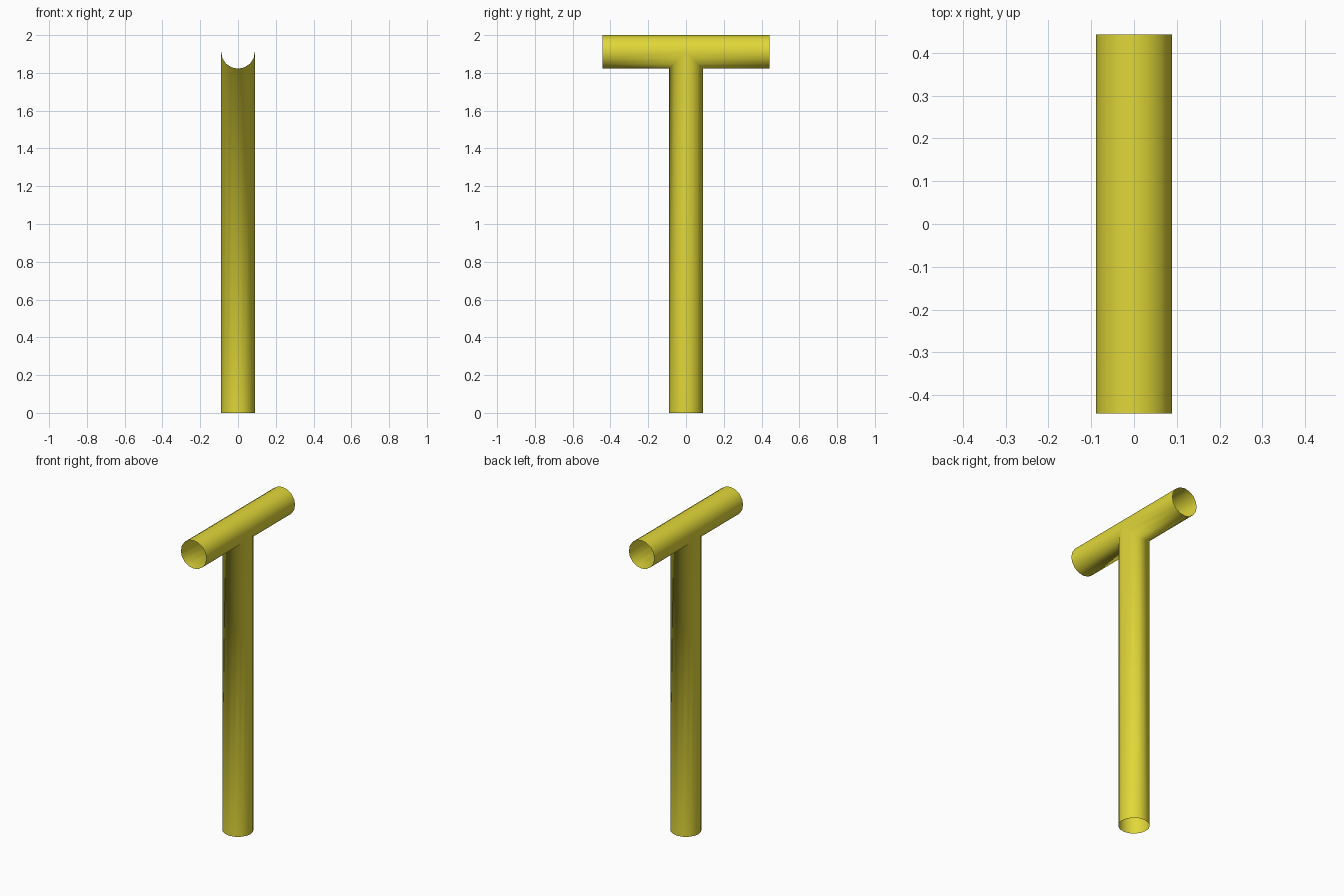
import bpy, bmesh, math

if "Cube" in bpy.data.objects:
    bpy.data.objects.remove(bpy.data.objects["Cube"])

R, ZC, HALF, N = 0.089, 1.911, 0.443, 16   # pipe radius, crossbar height, half length, sides

bm = bmesh.new()


def ring(fn, angles):
    return [bm.verts.new(fn(math.cos(a), math.sin(a))) for a in angles]


def bridge(a, b):
    n = len(a)
    for i in range(n):
        j = (i + 1) % n
        bm.faces.new((a[i], a[j], b[j], b[i]))


angles = [2 * math.pi * i / N for i in range(N)]
H = N // 2

# upright pipe with a saddle-cut top where it meets the crossbar
foot = ring(lambda c, s: (R * c, R * s, 0), angles)
saddle = ring(lambda c, s: (R * c, R * s, ZC - R * abs(s)), angles)
bridge(foot, saddle)

# crown: middle ring of the crossbar's upper half, sharing the saddle's side points
crown = ring(lambda c, s: (R * c, 0, ZC + R * s), angles[1:H])

# crossbar arms, open at both ends, welded to the saddle
for side in (1, -1):
    lower = [saddle[(side * i) % N] for i in range(H + 1)]
    inner = lower + crown[::-1]
    outer = ring(lambda c, s: (R * c, side * HALF, ZC - R * s), angles)
    bridge(inner, outer)

bmesh.ops.recalc_face_normals(bm, faces=bm.faces)
# keep the normals pointing outwards
bm.faces.ensure_lookup_table()
f = bm.faces[0]
m = f.calc_center_median()
if f.normal.x * m.x + f.normal.y * m.y < 0:
    bmesh.ops.reverse_faces(bm, faces=bm.faces)
for f in bm.faces:
    f.smooth = True

mesh = bpy.data.meshes.new("tee_pipe")
bm.to_mesh(mesh)
bm.free()
mat = bpy.data.materials.new("yellow")
mat.diffuse_color = (0.75, 0.68, 0.04, 1)
mat.use_nodes = True
mat.node_tree.nodes["Principled BSDF"].inputs["Base Color"].default_value = mat.diffuse_color
mesh.materials.append(mat)
bpy.context.collection.objects.link(bpy.data.objects.new("tee_pipe", mesh))
